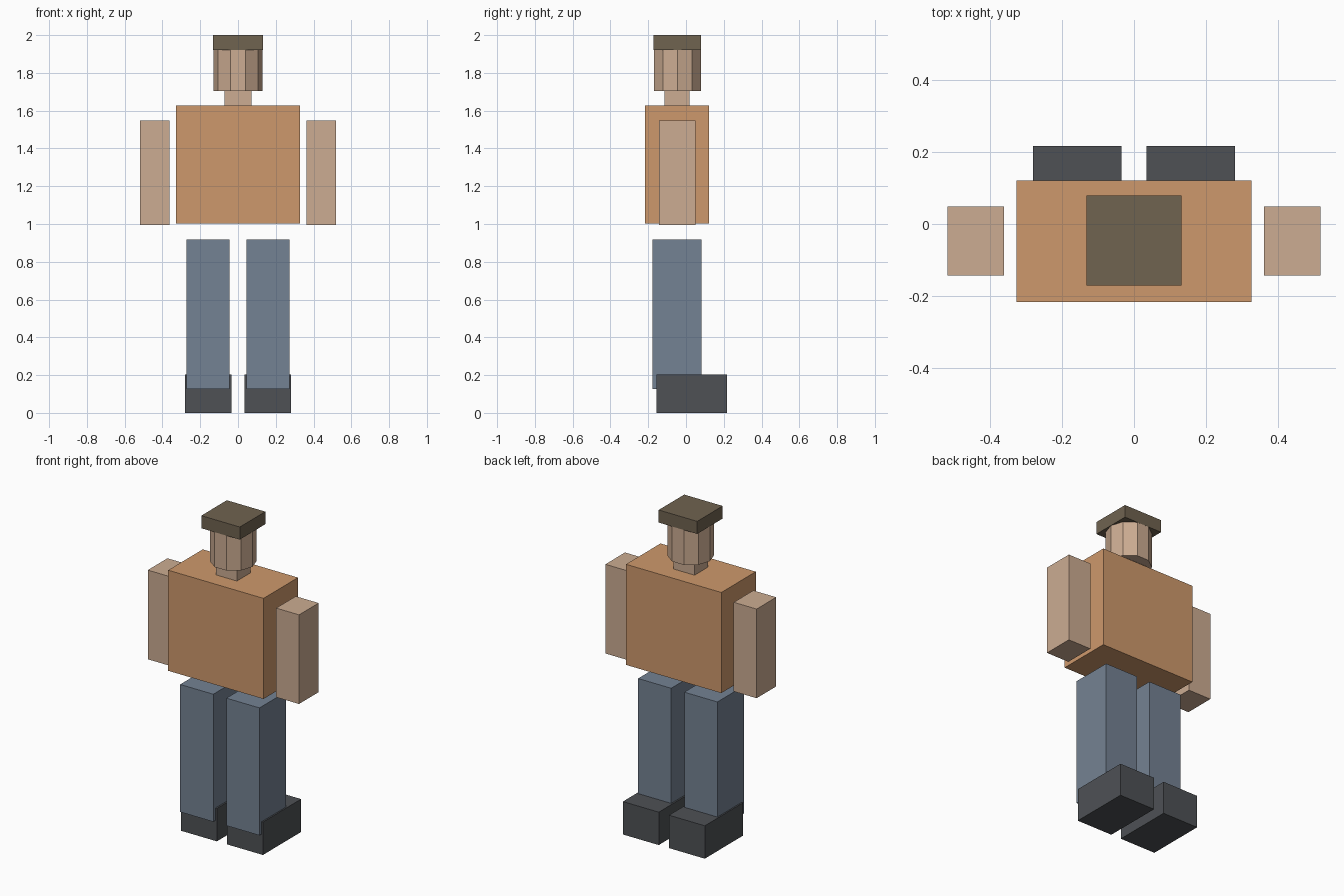
import bpy
import math

if "Cube" in bpy.data.objects:
    bpy.data.objects.remove(bpy.data.objects["Cube"])


def material(name, rgb):
    """Flat material from 0-255 sRGB values."""
    m = bpy.data.materials.new(name)
    lin = [((c / 255 + 0.055) / 1.055) ** 2.4 for c in rgb]
    m.diffuse_color = (*lin, 1)
    m.use_nodes = True
    m.node_tree.nodes["Principled BSDF"].inputs["Base Color"].default_value = m.diffuse_color
    return m


skin = material("skin", (204, 172, 146))
shirt = material("orange_shirt", (206, 153, 108))
denim = material("blue_denim", (116, 130, 147))
leather = material("dark_leather", (78, 81, 85))
brown = material("brown_hair", (112, 99, 80))


def box(name, x, y, z, mat):
    """Box spanning the (min, max) ranges on each axis."""
    spans = (x, y, z)
    bpy.ops.mesh.primitive_cube_add(size=1, location=[(a + b) / 2 for a, b in spans])
    ob = bpy.context.object
    ob.name = name
    ob.scale = [b - a for a, b in spans]
    bpy.ops.object.transform_apply(location=False, rotation=False, scale=True)
    ob.data.materials.append(mat)
    return ob


def pair(name, x, y, z, mat):
    """Mirrored left and right boxes."""
    box("right_" + name, x, y, z, mat)
    box("left_" + name, (-x[1], -x[0]), y, z, mat)


# Limbs
pair("shoe", (0.035, 0.281), (-0.157, 0.217), (0, 0.204), leather)
pair("leg", (0.045, 0.272), (-0.178, 0.081), (0.127, 0.918), denim)
pair("arm", (0.362, 0.519), (-0.143, 0.049), (0.995, 1.548), skin)

# Torso and neck
box("torso", (-0.327, 0.327), (-0.217, 0.121), (1.003, 1.627), shirt)
box("neck", (-0.072, 0.072), (-0.114, 0.019), (1.62, 1.71), skin)

# Ten-sided head with a corner on the x axis
bpy.ops.mesh.primitive_cylinder_add(
    vertices=10, radius=0.131, depth=0.22,
    location=(0, -0.046, 1.815), rotation=(0, 0, math.pi / 2))
head = bpy.context.object
head.name = "head"
head.data.materials.append(skin)

# Flat block of hair
box("hair", (-0.132, 0.132), (-0.171, 0.079), (1.922, 2.0), brown)
